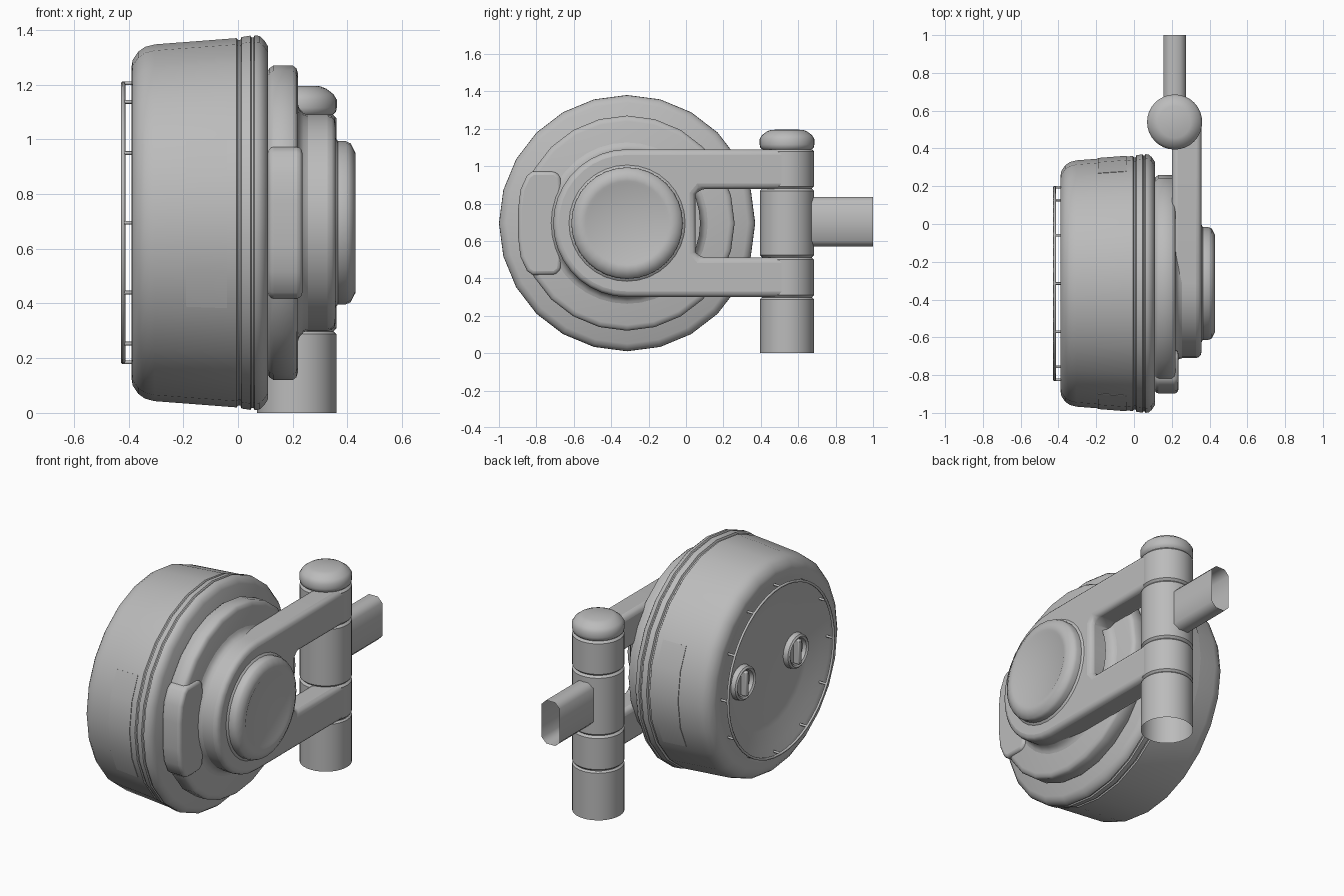
import bpy, bmesh, math
from mathutils import Matrix, Vector

if "Cube" in bpy.data.objects:
    bpy.data.objects.remove(bpy.data.objects["Cube"])

grey = bpy.data.materials.new("plain grey")
grey.diffuse_color = (0.5, 0.5, 0.5, 1)
grey.use_nodes = True
grey.node_tree.nodes["Principled BSDF"].inputs["Base Color"].default_value = grey.diffuse_color
CY, CZ = -0.315, 0.695          # drum axis
PX, PY = 0.215, 0.54            # post axis


def finish(name, bm, angle=40, bevel=0, segs=2):
    bmesh.ops.recalc_face_normals(bm, faces=bm.faces)
    me = bpy.data.meshes.new(name)
    bm.to_mesh(me)
    bm.free()
    me.materials.append(grey)
    ob = bpy.data.objects.new(name, me)
    bpy.context.collection.objects.link(ob)
    if bevel:
        m = ob.modifiers.new("bevel", 'BEVEL')
        m.width, m.segments, m.limit_method = bevel, segs, 'ANGLE'
        m.angle_limit = math.radians(40)
    bpy.ops.object.select_all(action='DESELECT')
    ob.select_set(True)
    bpy.context.view_layer.objects.active = ob
    bpy.ops.object.shade_smooth_by_angle(angle=math.radians(angle))
    return ob


def lathe(name, profile, origin, axis='X', n=24, angle=40, closed=False):
    """Spin (along, radius) points around an axis through origin."""
    bm = bmesh.new()
    rings = []
    for a, r in profile:
        ring = []
        for i in range(n if r > 0 else 1):
            t = 2 * math.pi * i / n
            u, v = r * math.cos(t), r * math.sin(t)
            p = Vector((a, v, u)) if axis == 'X' else Vector((u, v, a))
            ring.append(bm.verts.new(p + Vector(origin)))
        rings.append(ring)
    pairs = list(zip(rings, rings[1:])) + ([(rings[-1], rings[0])] if closed else [])
    for A, B in pairs:
        for i in range(n):
            j = (i + 1) % n
            q = [A[i % len(A)], A[j % len(A)], B[j % len(B)], B[i % len(B)]]
            bm.faces.new(list(dict.fromkeys(q)))
    return finish(name, bm, angle)


def prism_x(name, outline, x0, x1, bevel=0, segs=2):
    """Extrude a (y, z) outline along x."""
    bm = bmesh.new()
    f = bm.faces.new([bm.verts.new((x0, y, z)) for y, z in outline])
    ext = bmesh.ops.extrude_face_region(bm, geom=[f])
    vs = [g for g in ext['geom'] if isinstance(g, bmesh.types.BMVert)]
    bmesh.ops.translate(bm, verts=vs, vec=(x1 - x0, 0, 0))
    return finish(name, bm, 40, bevel, segs)


# Drum with rounded shoulder, rim grooves and dished face
lathe("drum", [(-0.33, 0), (-0.33, 0.34), (-0.338, 0.38), (-0.365, 0.48), (-0.38, 0.53),
               (-0.39, 0.565), (-0.385, 0.595), (-0.365, 0.625), (-0.34, 0.643), (-0.305, 0.652),
               (-0.005, 0.675), (0.0, 0.668), (0.008, 0.668), (0.013, 0.679), (0.045, 0.684),
               (0.05, 0.677), (0.056, 0.677), (0.061, 0.685), (0.078, 0.683), (0.095, 0.668),
               (0.11, 0.645), (0.11, 0)], (0, CY, CZ))

# Stepped back disc
lathe("back_disc", [(0.10, 0.54), (0.115, 0.565), (0.13, 0.575), (0.20, 0.575),
                    (0.213, 0.565), (0.22, 0.545), (0.22, 0)], (0, CY, CZ))

# Side panels, thin plates wrapped on the drum, one each side
for side, label in ((-1, "front"), (1, "rear")):
    bm = bmesh.new()
    angles = [math.radians(a) for a in (-27.7, -15, 0, 15, 27.7)]
    grid = []
    for x in (-0.19, -0.04):
        base = 0.652 + (x + 0.305) * 0.0767
        row = []
        for lift in (0.004, -0.02):
            pts = []
            for t in angles:
                r = (base + lift) * (0.993 if abs(t) > 0.4 else 1)
                pts.append(bm.verts.new((x, CY + side * r * math.cos(t), CZ + r * math.sin(t))))
            row.append(pts)
        grid.append(row)
    (a, ai), (b, bi) = grid
    for i in range(4):
        bm.faces.new((a[i], a[i + 1], b[i + 1], b[i]))
        bm.faces.new((a[i], a[i + 1], ai[i + 1], ai[i]))
        bm.faces.new((b[i], b[i + 1], bi[i + 1], bi[i]))
    for i in (0, 4):
        bm.faces.new((a[i], b[i], bi[i], ai[i]))
    finish(label + "_panel", bm)

# Wire guard ring with twelve short struts
tube = [(-0.42 + 0.008 * math.cos(k * math.pi / 3), 0.51 + 0.008 * math.sin(k * math.pi / 3))
        for k in range(6)]
lathe("guard_ring", tube, (0, CY, CZ), n=48, angle=70, closed=True)
for k in range(12):
    t = k * math.pi / 6
    lathe("guard_strut", [(-0.42, 0.007), (-0.365, 0.007)],
          (0, CY + 0.51 * math.sin(t), CZ + 0.51 * math.cos(t)), n=8, angle=70)

# Two round knobs with grip bars inside the dish
for s in (-1, 1):
    y = CY + s * 0.255
    lathe("knob_collar", [(-0.32, 0.105), (-0.36, 0.10), (-0.368, 0.09), (-0.36, 0.078),
                          (-0.338, 0.072), (-0.338, 0)], (0, y, CZ))
    w, h = 0.014, 0.074
    prism_x("knob_grip", [(y - w, CZ - h), (y + w, CZ - h), (y + w, CZ + h), (y - w, CZ + h)],
            -0.375, -0.33, 0.006)

# Side tab on the back disc
half = [(-0.665, 0.20), (-0.67, 0.25), (-0.70, 0.277), (-0.82, 0.277), (-0.85, 0.255), (-0.885, 0.18),
        (-0.897, 0.08)]
tab = [(y, CZ + z) for y, z in half] + [(y, CZ - z) for y, z in reversed(half)]
prism_x("side_tab", tab, 0.11, 0.235, 0.025, 3)

# Forked arm: round hub end, two prongs reaching the post
R, G = 0.395, 0.183
arc = [(CY + R * math.cos(math.radians(a)), CZ + R * math.sin(math.radians(a)))
       for a in range(90, 271, 10)]
fork = arc + [(PY, CZ - R), (PY, CZ - G), (0.075, CZ - G), (0.05, CZ - G + 0.03),
              (0.05, CZ + G - 0.03), (0.075, CZ + G), (PY, CZ + G), (PY, CZ + R)]
prism_x("forked_arm", fork, 0.20, 0.357, 0.03, 3)

# Flared foot and stepped cap on the hub
lathe("hub_foot", [(0.215, 0.45), (0.223, 0.42), (0.24, 0.40), (0.27, 0.39)], (0, CY, CZ), n=36)
lathe("hub_cap", [(0.34, 0.325), (0.358, 0.31), (0.365, 0.298), (0.395, 0.298), (0.412, 0.29), (0.43, 0.255),
                  (0.43, 0.225), (0.424, 0.212), (0.424, 0)], (0, CY, CZ), n=32)

# Hinge post: stacked barrels, open at the foot, and a domed top
def barrel(z0, z1, r=0.145, c=0.012):
    return [(z0, r - c), (z0 + c, r), (z1 - c, r), (z1, r - c)]


lathe("post_foot", [(0, 0.145), (0.288, 0.145), (0.298, 0.135)], (PX, PY, 0), 'Z', 32)
for name, z0, z1 in (("lower_knuckle", 0.298, 0.512), ("post_middle", 0.512, 0.88),
                     ("upper_knuckle", 0.88, 1.09)):
    lathe(name, [(z0, 0)] + barrel(z0, z1) + [(z1, 0)], (PX, PY, 0), 'Z', 32)
lathe("post_cap", [(1.09, 0.132), (1.10, 0.143), (1.115, 0.146), (1.145, 0.146), (1.165, 0.134),
                   (1.185, 0.108), (1.194, 0.085), (1.196, 0)], (PX, PY, 0), 'Z', 32)

# Mounting tube: open, chamfered rectangle running backwards
hx, hz, c = 0.06, 0.132, 0.03
q = [(hx, hz - c), (hx - c, hz)]
sect = q + [(-x, z) for x, z in reversed(q)]
sect += [(-x, -z) for x, z in sect]
bm = bmesh.new()
ends = [[bm.verts.new((PX + x, y, 0.703 + z)) for x, z in sect] for y in (PY, 1.0)]
for i in range(8):
    j = (i + 1) % 8
    bm.faces.new((ends[0][i], ends[0][j], ends[1][j], ends[1][i]))
finish("mounting_tube", bm, 50)
